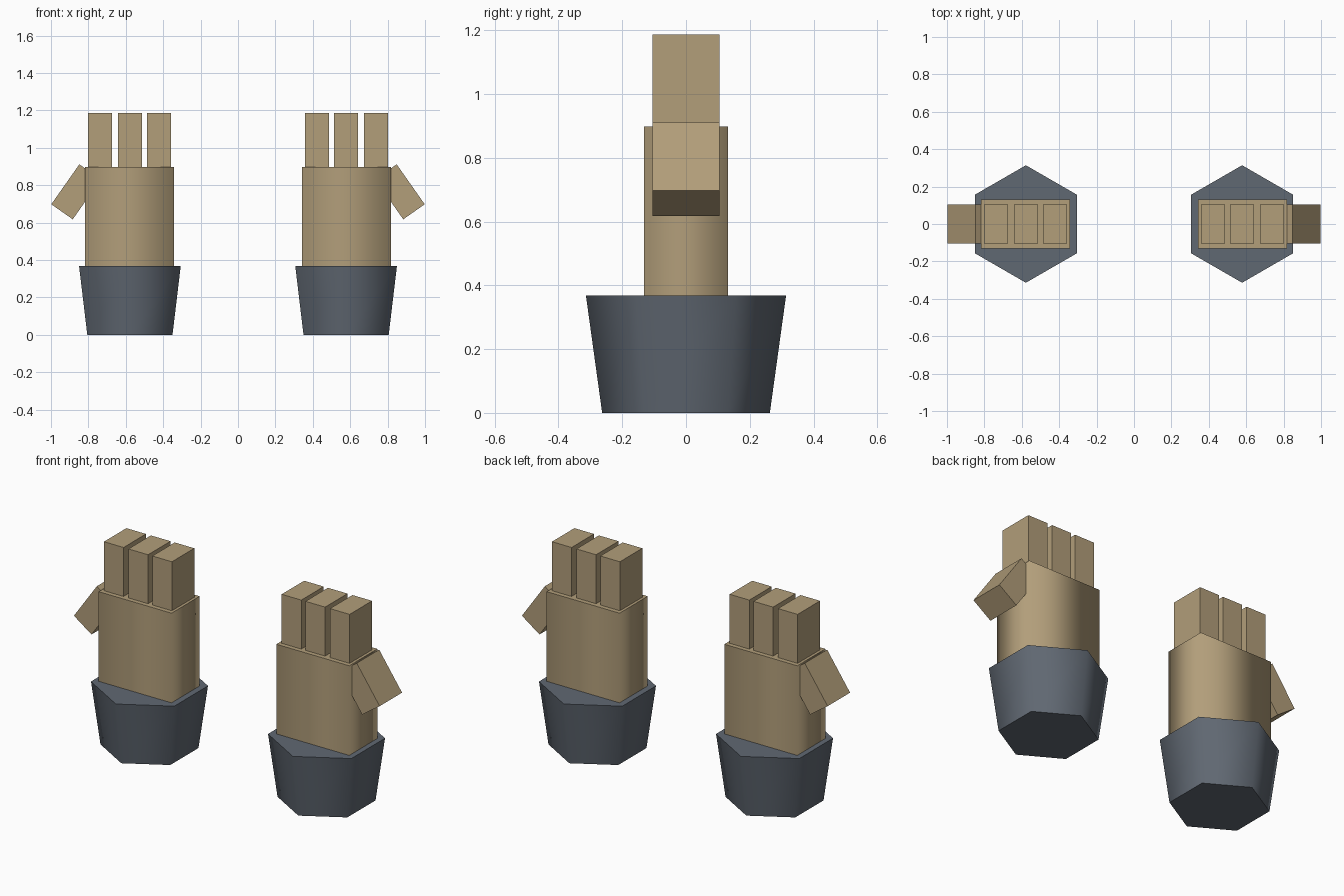
import bpy, bmesh, math
from mathutils import Matrix, Vector

if "Cube" in bpy.data.objects:
    bpy.data.objects.remove(bpy.data.objects["Cube"])


def material(name, rgb):
    m = bpy.data.materials.new(name)
    m.diffuse_color = (*rgb, 1)
    m.use_nodes = True
    m.node_tree.nodes["Principled BSDF"].inputs["Base Color"].default_value = m.diffuse_color
    return m


TAN = material("tan glove", (0.445, 0.342, 0.195))
GREY = material("slate cuff", (0.117, 0.138, 0.168))


def prism(name, bottom, top, z0, z1, mat, smooth=False, matrix=Matrix()):
    """Solid lofted between two matching outlines; walls may be smooth, caps stay flat."""
    bm = bmesh.new()
    lo = [bm.verts.new((x, y, z0)) for x, y in bottom]
    hi = [bm.verts.new((x, y, z1)) for x, y in top]
    n = len(lo)
    bm.faces.new(lo[::-1])
    bm.faces.new(hi)
    for i in range(n):
        j = (i + 1) % n
        bm.faces.new((lo[i], lo[j], hi[j], hi[i])).smooth = smooth
    for e in bm.edges:
        if any(len(f.verts) == n and f.calc_center_median().z in (z0, z1) for f in e.link_faces):
            e.smooth = False
    bm.transform(matrix)
    bmesh.ops.recalc_face_normals(bm, faces=bm.faces)
    me = bpy.data.meshes.new(name)
    bm.to_mesh(me)
    bm.free()
    me.materials.append(mat)
    ob = bpy.data.objects.new(name, me)
    bpy.context.collection.objects.link(ob)
    return ob


def rect(hx, hy):
    return [(-hx, -hy), (hx, -hy), (hx, hy), (-hx, hy)]


def hexagon(r):
    return [(r * math.sin(-a), r * math.cos(a)) for a in (i * math.pi / 3 for i in range(6))]


for side, s in (("left", -1), ("right", 1)):
    at = lambda x, z=0: Matrix.Translation(Vector((s * x, 0, z)))

    # flared six-sided cuff
    prism(side + "_cuff", hexagon(0.263), hexagon(0.314), 0, 0.369, GREY, True, at(0.578))

    # palm block rising out of the cuff
    palm = rect(0.238, 0.131)
    prism(side + "_palm", palm, palm, 0.3, 0.898, TAN, True, at(0.58))

    # three fingers
    finger = rect(0.064, 0.1045)
    for i, x in enumerate((0.4225, 0.578, 0.738)):
        prism(f"{side}_finger_{i + 1}", finger, finger, 0.88, 1.187, TAN, False, at(x))

    # thumb tilted outwards and down
    thumb = rect(0.07, 0.1045)
    tilt = Matrix.Rotation(math.radians(-35 * s), 4, 'Y')
    prism(side + "_thumb", thumb, thumb, -0.1305, 0.1305, TAN, False, at(0.866, 0.7645) @ tilt)
